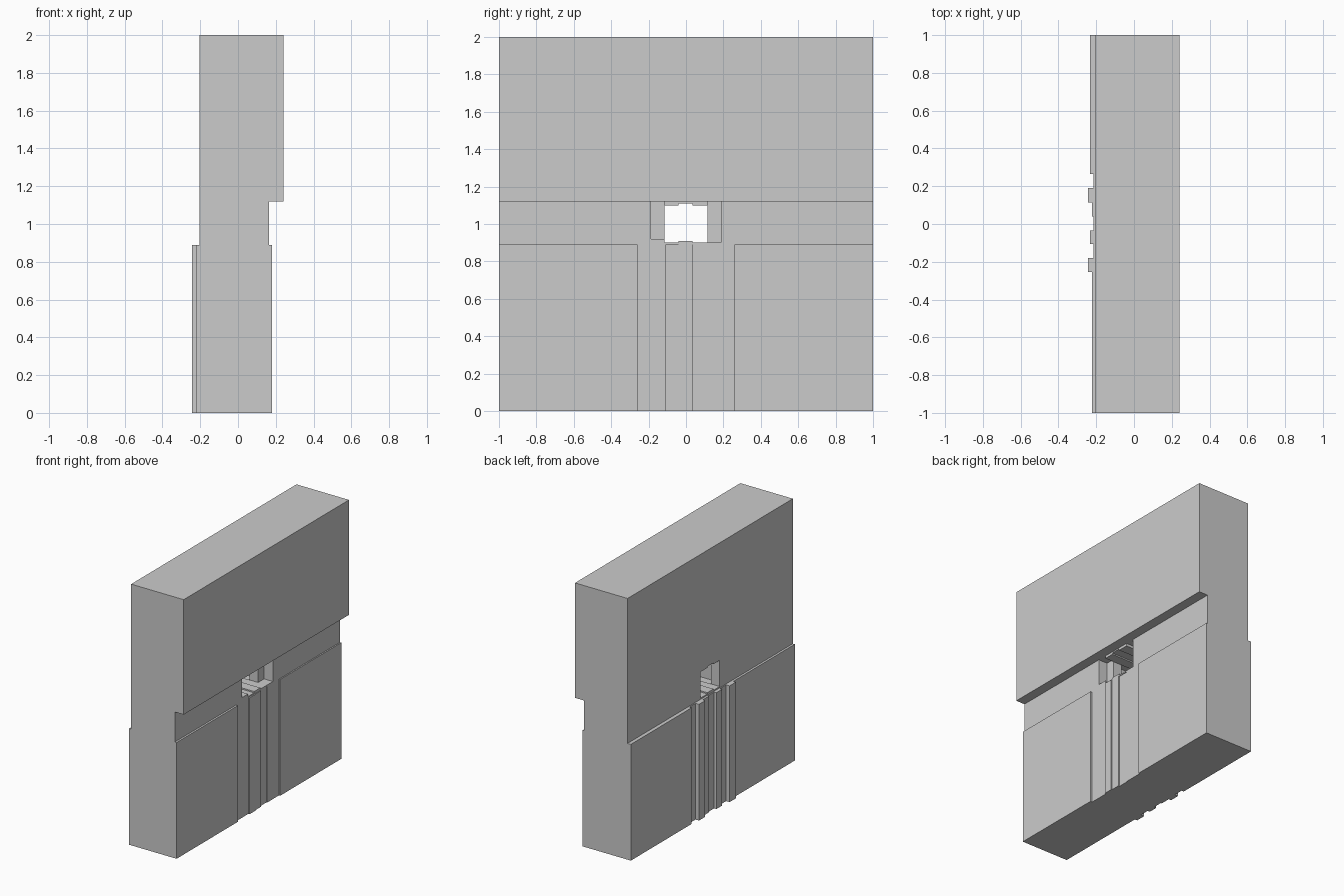
import bpy, bmesh

if "Cube" in bpy.data.objects:
    bpy.data.objects.remove(bpy.data.objects["Cube"])

Z_LOW, Z_MID, Z_TOP = 0.89, 1.12, 2.0


def prism(name, plan, z0, z1):
    """Extrude a plan outline (x, y points) from z0 to z1."""
    bm = bmesh.new()
    face = bm.faces.new([bm.verts.new((x, y, z0)) for x, y in plan])
    side = bmesh.ops.extrude_face_region(bm, geom=[face])
    verts = [v for v in side["geom"] if isinstance(v, bmesh.types.BMVert)]
    bmesh.ops.translate(bm, verts=verts, vec=(0, 0, z1 - z0))
    bmesh.ops.recalc_face_normals(bm, faces=bm.faces)
    mesh = bpy.data.meshes.new(name)
    bm.to_mesh(mesh)
    bm.free()
    ob = bpy.data.objects.new(name, mesh)
    bpy.context.collection.objects.link(ob)
    return ob


def box(name, x0, x1, y0, y1, z0, z1):
    return prism(name, [(x0, y0), (x1, y0), (x1, y1), (x0, y1)], z0, z1)


def stepped(edges, depths):
    """Points of a stepped edge: one x depth for each strip between y edges."""
    pts = []
    for y0, y1, x in zip(edges, edges[1:], depths):
        pts += [(x, y0), (x, y1)]
    return pts


# Lower wall, with narrow strips of varying depth on both faces
front = stepped([-1, -0.26, -0.11, -0.04, 0.035, 0.115, 0.26, 1],
                [0.18, 0.165, 0.175, 0.17, 0.16, 0.165, 0.175])
back = stepped([-1, -0.255, -0.18, -0.105, -0.035, 0.04, 0.115, 0.19, 0.265, 1],
               [-0.222, -0.243, -0.214, -0.233, -0.214, -0.222, -0.243, -0.214, -0.233])
prism("lower_wall", front + back[::-1], 0, Z_LOW)

# Upper wall overhanging one side
box("upper_wall", -0.205, 0.24, -1, 1, Z_MID, Z_TOP)

# Middle band: two jambs with stepped reveals around the opening
for side, name in ((-1, "jamb_left"), (1, "jamb_right")):
    reveal = [(0.165, 0.187), (0.09, 0.187), (0.09, 0.115), (0.016, 0.115),
              (0.016, 0.187), (-0.13, 0.187), (-0.13, 0.115), (-0.205, 0.115)]
    plan = reveal + [(-0.205, 1), (0.165, 1)]
    prism(name, [(x, side * y) for x, y in plan], Z_LOW, Z_MID)

# Uneven floor and ceiling slabs inside the opening
for i, (y0, y1, floor, ceiling) in enumerate((
        (-0.187, -0.115, 0.92, 1.12), (-0.115, -0.04, 0.90, 1.10),
        (-0.04, 0.035, 0.91, 1.11), (0.035, 0.115, 0.90, 1.10),
        (0.115, 0.187, 0.90, 1.12))):
    outer = i in (0, 4)
    box("floor_slab", 0.09 if outer else -0.205, 0.165, y0, y1, Z_LOW, floor)
    if not outer:
        box("ceiling_slab", -0.205, 0.165, y0, y1, ceiling, Z_MID)
